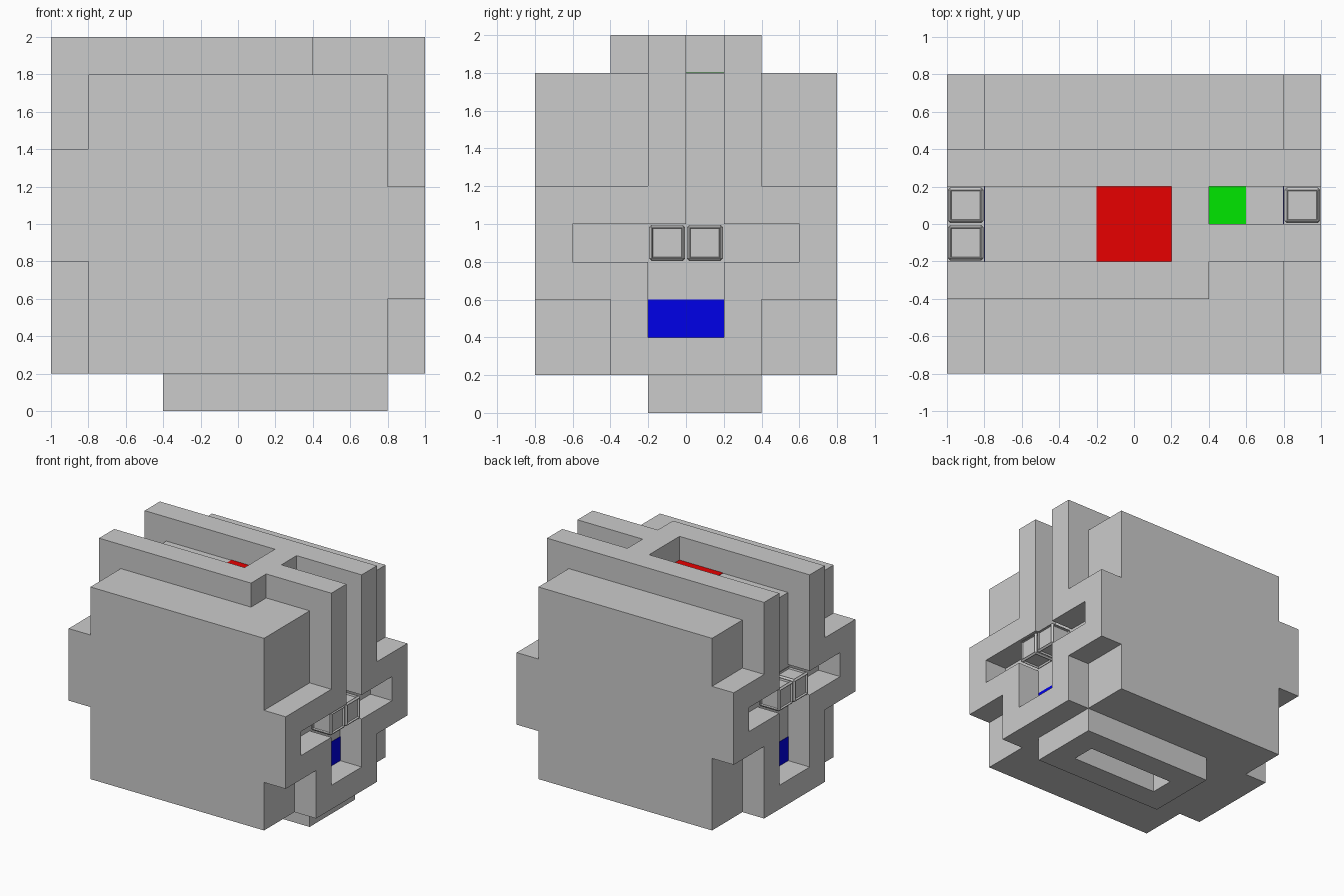
import bpy, bmesh
from mathutils import Vector

if "Cube" in bpy.data.objects:
    bpy.data.objects.remove(bpy.data.objects["Cube"])


def slab(name, axis, outline, lo, hi):
    """Extrude a 2D outline along an axis (x: outline is y,z; z: outline is x,y)."""
    bm = bmesh.new()
    place = (lambda p: (lo, p[0], p[1])) if axis == 'x' else (lambda p: (p[0], p[1], lo))
    face = bm.faces.new([bm.verts.new(place(p)) for p in outline])
    ext = bmesh.ops.extrude_face_region(bm, geom=[face])
    move = Vector((hi - lo, 0, 0)) if axis == 'x' else Vector((0, 0, hi - lo))
    bmesh.ops.translate(bm, vec=move, verts=[v for v in ext['geom'] if isinstance(v, bmesh.types.BMVert)])
    bmesh.ops.recalc_face_normals(bm, faces=bm.faces)
    return finish(name, bm)


def finish(name, bm):
    me = bpy.data.meshes.new(name)
    bm.to_mesh(me)
    bm.free()
    ob = bpy.data.objects.new(name, me)
    bpy.context.collection.objects.link(ob)
    return ob


def rect(a0, a1, b0, b1):
    return [(a0, b0), (a1, b0), (a1, b1), (a0, b1)]


def combine(base, other, operation):
    mod = base.modifiers.new(operation.lower(), 'BOOLEAN')
    mod.operation, mod.solver, mod.object = operation, 'EXACT', other
    bpy.context.view_layer.objects.active = base
    bpy.ops.object.modifier_apply(modifier=mod.name)
    bpy.data.objects.remove(other)


# Solid core block
body = slab("body", 'z', rect(-.8, .8, -.8, .8), .2, 1.8)

# Right side plate: cross shape with slots open at the top
right = [(-.4, .2), (.4, .2), (.4, .6), (.8, .6), (.8, 1.2), (.4, 1.2), (.4, 1.8), (.2, 1.8),
         (.2, 1), (.6, 1), (.6, .8), (.2, .8), (.2, .4), (-.2, .4), (-.2, .8), (-.6, .8),
         (-.6, 1), (0, 1), (0, 1.8), (-.2, 1.8), (-.2, 1.2), (-.8, 1.2), (-.8, .6), (-.4, .6)]

# Left side plate: half outline, mirrored in y
half = [(.4, .2), (.4, .8), (.8, .8), (.8, 1.4), (.4, 1.4), (.4, 1.8),
        (.2, 1.8), (.2, 1.2), (.6, 1.2), (.6, 1), (.2, 1), (.2, .4)]
left = half + [(-y, z) for y, z in reversed(half)]

# Top plate with one wide and one narrow channel
top = [(-1, -.4), (.4, -.4), (.4, -.2), (1, -.2), (1, 0), (.4, 0), (.4, .2), (1, .2),
       (1, .4), (-1, .4), (-1, .2), (.2, .2), (.2, -.2), (-1, -.2)]

# Plates sink into the core and are merged with it
for part in (slab("right_plate", 'x', right, .7, 1),
             slab("left_plate", 'x', left, -1, -.7),
             slab("top_plate", 'z', top, 1.7, 2),
             slab("bottom_plate", 'z', rect(-.4, .8, -.2, .4), 0, .3)):
    combine(body, part, 'UNION')

# Slot in the underside
combine(body, slab("slot_cutter", 'z', rect(-.2, .6, 0, .2), -.1, .2), 'DIFFERENCE')


# Coloured panels on the channel floors
def panel(name, color, *args):
    ob = slab(name, *args)
    mat = bpy.data.materials.new(name)
    mat.diffuse_color = (*color, 1)
    mat.use_nodes = True
    mat.node_tree.nodes["Principled BSDF"].inputs["Base Color"].default_value = mat.diffuse_color
    ob.data.materials.append(mat)


e = .003
panel("red_panel", (.8, 0, 0), 'z', rect(-.2, .2, -.2, .2), 1.8 - e, 1.8 + e)
panel("green_panel", (0, .8, 0), 'z', rect(.4, .6, 0, .2), 1.8 - e, 1.8 + e)
for side, x in (("right", .8), ("left", -.8)):
    panel(side + "_blue_panel", (0, 0, .8), 'x', rect(-.2, .2, .4, .6), x - e, x + e)


# Small framed cubes sitting in the side slots
def framed_cube(name, loc):
    bm = bmesh.new()
    bmesh.ops.create_cube(bm, size=.19)
    bmesh.ops.bevel(bm, geom=bm.edges[:], offset=.012, segments=1, affect='EDGES')
    sides = [f for f in bm.faces if f.calc_area() > .02]
    bmesh.ops.inset_individual(bm, faces=sides, thickness=.006, depth=0)
    bmesh.ops.inset_individual(bm, faces=sides, thickness=.004, depth=-.015)
    finish(name, bm).location = loc


for side, x, z in (("right", .9, .9), ("left", -.9, 1.1)):
    for i, y in enumerate((-.1, .1)):
        framed_cube(f"{side}_framed_cube_{i + 1}", (x, y, z))
